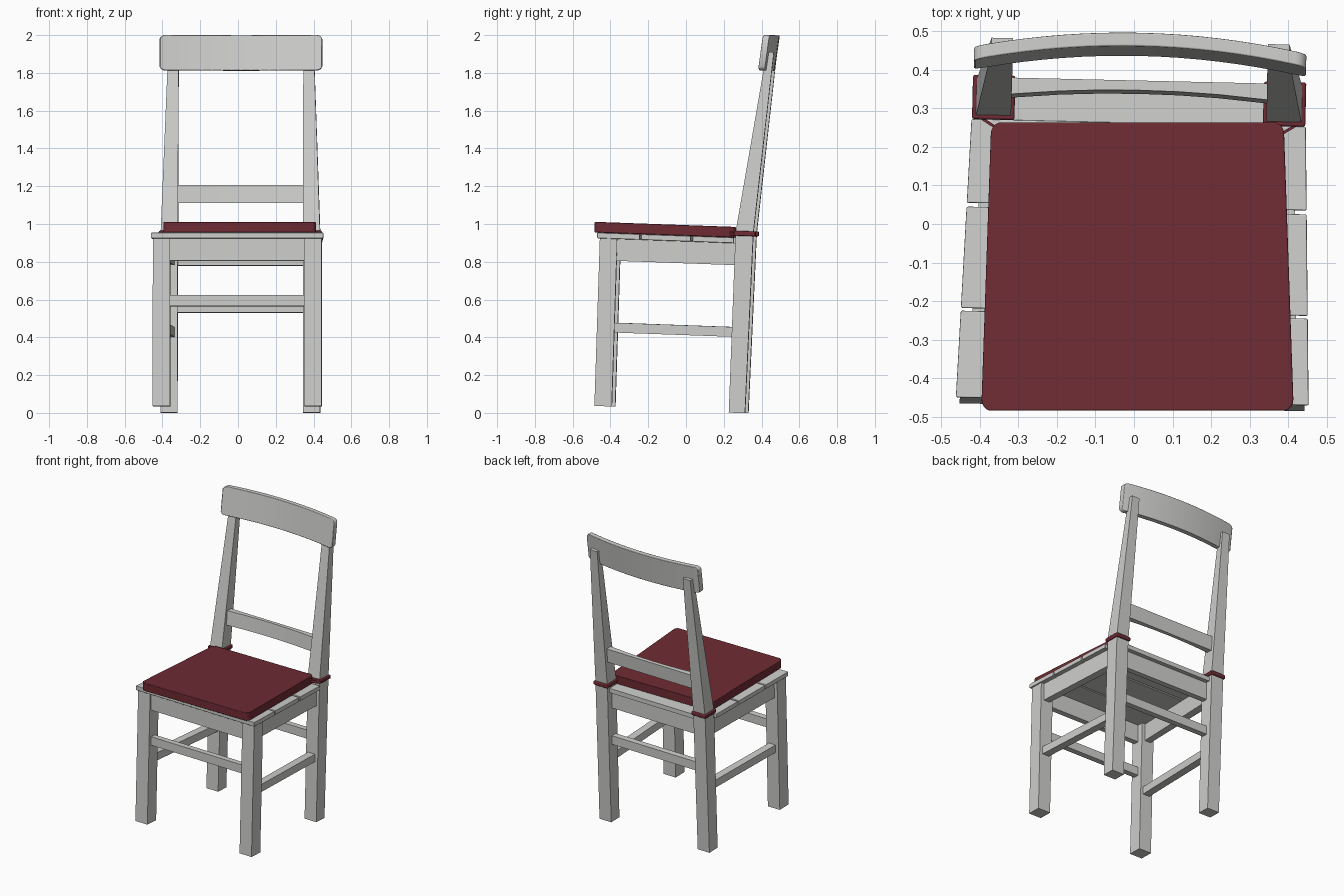
import bpy, bmesh, math

cube = bpy.data.objects.get("Cube")
if cube:
    bpy.data.objects.remove(cube, do_unlink=True)

TILT, YAW, SHIFT = 0.036, -0.023, 0.006  # the chair leans back and is turned a little


def material(name, rgb):
    m = bpy.data.materials.new(name)
    m.use_nodes = True
    m.diffuse_color = (*rgb, 1)
    m.node_tree.nodes["Principled BSDF"].inputs["Base Color"].default_value = (*rgb, 1)
    return m


wood = material("pale grey wood", (0.62, 0.62, 0.605))
fabric = material("dark red fabric", (0.16, 0.024, 0.034))


def loft(name, axis, sections, mat=wood, lean=0.0, yaw=YAW, shift=SHIFT, bevel=0.0, segments=2):
    """Skin rectangles (position, a0, a1, b0, b1) along an axis, a and b being the other axes in order."""
    bm = bmesh.new()
    rings = []
    for pos, a0, a1, b0, b1 in sections:
        ring = []
        for a, b in ((a0, b0), (a1, b0), (a1, b1), (a0, b1)):
            p = [a, b]
            p.insert("xyz".index(axis), pos)
            x, y, z = p
            y += lean * z
            z -= TILT * y
            c, s = math.cos(yaw), math.sin(yaw)
            ring.append(bm.verts.new((c * x - s * y + shift, s * x + c * y, z)))
        rings.append(ring)
    for lo, hi in zip(rings, rings[1:]):
        for i in range(4):
            j = (i + 1) % 4
            bm.faces.new((lo[i], lo[j], hi[j], hi[i]))
    bm.faces.new(rings[0])
    bm.faces.new(rings[-1])
    bmesh.ops.recalc_face_normals(bm, faces=bm.faces)
    mesh = bpy.data.meshes.new(name)
    bm.to_mesh(mesh)
    bm.free()
    mesh.materials.append(mat)
    obj = bpy.data.objects.new(name, mesh)
    bpy.context.collection.objects.link(obj)
    if bevel:
        mesh.shade_smooth()
        mesh.set_sharp_from_angle(angle=math.radians(35))
        mod = obj.modifiers.new("soft edges", 'BEVEL')
        mod.width, mod.segments = bevel, segments
        mod.limit_method, mod.angle_limit = 'ANGLE', math.radians(40)
        mod.harden_normals = True
    return obj


def box(name, x0, x1, y0, y1, z0, z1, **kw):
    return loft(name, "z", [(z0, x0, x1, y0, y1), (z1, x0, x1, y0, y1)], **kw)


def rounded_stations(half, radius, inner):
    """Positions along a length with the inset that rounds its end corners."""
    arc = [(half - radius + radius * math.sin(t), radius * (1 - math.cos(t)))
           for t in (math.radians(d) for d in range(0, 90, 18))]
    mid = [(half - radius) * (2 * i / inner - 1) for i in range(1, inner)]
    return [(-p, d) for p, d in reversed(arc)] + [(p, 0) for p in mid] + arc


for side, s in (("left", 1), ("right", -1)):
    # Legs: straight at the front, kinked and tapering at the back
    loft(f"{side}_front_leg", "z", [(0.02, s * 0.355, s * 0.447, -0.475, -0.383),
                                    (0.91, s * 0.355, s * 0.447, -0.446, -0.354)])
    loft(f"{side}_back_leg", "z", [(0.01, s * 0.333, s * 0.423, 0.236, 0.322),
                                   (0.965, s * 0.331, s * 0.422, 0.272, 0.366),
                                   (1.926, s * 0.33, s * 0.386, 0.436, 0.474)])
    # Side rails follow the taper of the seat
    loft(f"{side}_apron", "y", [(-0.38, s * 0.38, s * 0.425, 0.792, 0.91),
                                (0.28, s * 0.348, s * 0.402, 0.792, 0.91)])
    loft(f"{side}_stretcher", "y", [(-0.39, s * 0.375, s * 0.425, 0.412, 0.464),
                                    (0.28, s * 0.347, s * 0.4, 0.412, 0.464)])
    # Cushion tie: a band round the back leg and a strap to the cushion corner
    box(f"{side}_cushion_tie", s * 0.322, s * 0.432, 0.262, 0.377, 0.948, 0.974,
        mat=fabric, bevel=0.006)
    loft(f"{side}_cushion_strap", "y", [(0.235, s * 0.352, s * 0.366, 0.948, 0.968),
                                        (0.272, s * 0.412, s * 0.426, 0.948, 0.968)], mat=fabric)

# Cross rails
box("front_apron", -0.36, 0.36, -0.435, -0.395, 0.79, 0.91)
box("back_apron", -0.335, 0.335, 0.275, 0.315, 0.79, 0.91)
box("front_stretcher", -0.36, 0.36, -0.435, -0.395, 0.55, 0.608)
box("back_stretcher", -0.335, 0.335, 0.275, 0.315, 0.541, 0.6)

# Seat planks, narrowing towards the back
for i, (y0, y1) in enumerate(((-0.46, -0.235), (-0.228, 0.035), (0.045, 0.262))):
    ends = [(y, 0.442 - 0.033 * y) for y in (y0, y1)]
    loft(f"seat_plank_{i + 1}", "y", [(y, -w, w, 0.908, 0.938) for y, w in ends], bevel=0.004)
box("seat_plank_back", -0.328, 0.328, 0.262, 0.345, 0.908, 0.938)

# Lower back rail, hollowed at the front
loft("lower_back_rail", "x", [(0.34 * t, 0.207 + 0.018 * (1 - t * t), 0.25, 1.123, 1.218)
                              for t in (-1, -0.6, -0.3, 0, 0.3, 0.6, 1)], lean=0.1)

# Bowed crest rail with rounded corners
LEAN, HALF = 0.14, 0.432
loft("crest_rail", "x", [(x, 0.179 - 0.045 * (x / HALF) ** 2, 0.214 - 0.045 * (x / HALF) ** 2,
                          1.828 + d, 2.016 - d) for x, d in rounded_stations(HALF, 0.03, 16)],
     lean=LEAN, bevel=0.006)

# Seat cushion
loft("seat_cushion", "y", [(y - 0.11, -0.392 - d * -1 + 0.026 * (y / 0.75), 0.392 - d - 0.026 * (y / 0.75),
                            0.938, 0.994) for y, d in rounded_stations(0.375, 0.03, 4)],
     mat=fabric, yaw=0.0, shift=0.009, bevel=0.016, segments=4)
